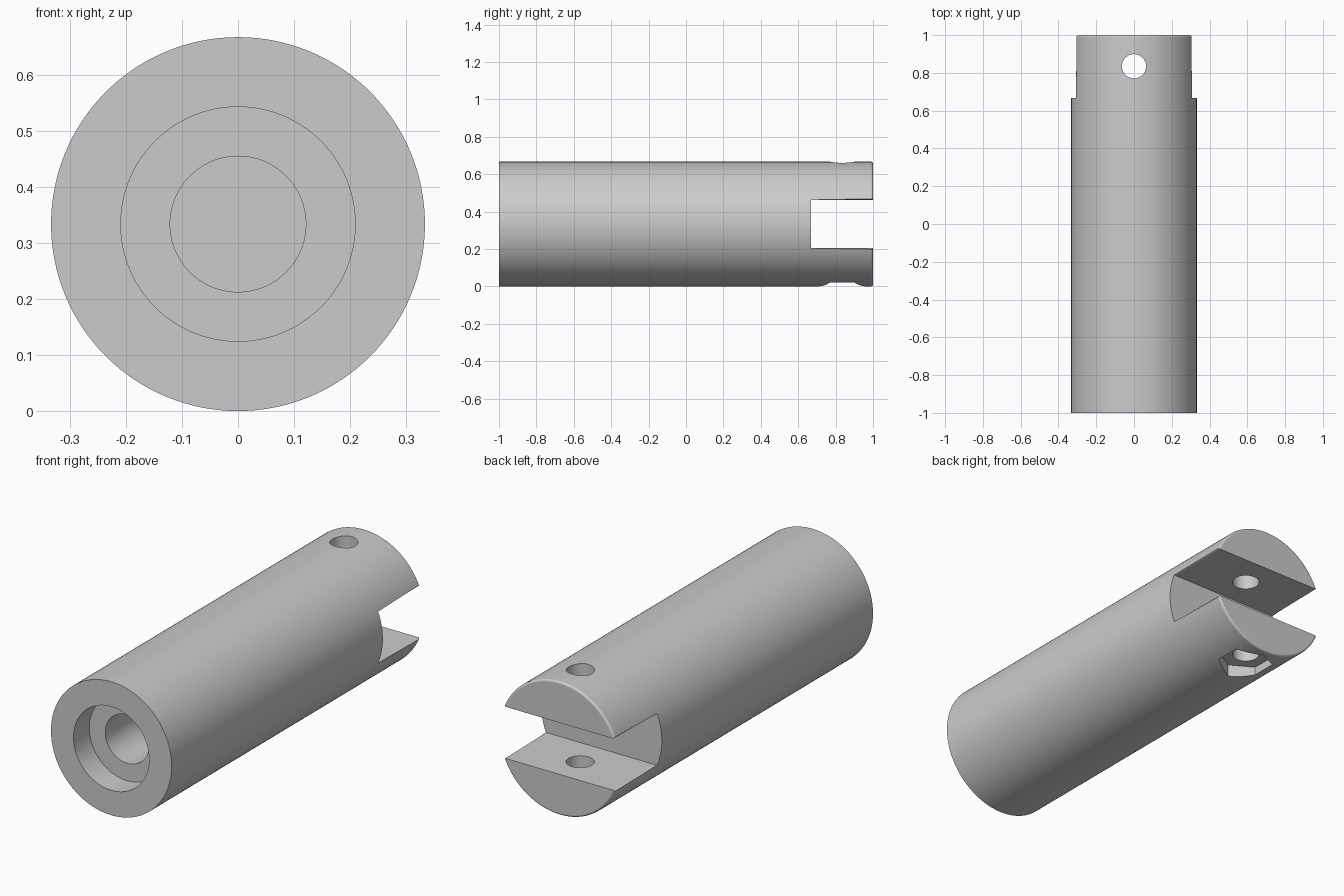
import bpy, bmesh, math
from mathutils import Matrix

cube = bpy.data.objects.get("Cube")
if cube:
    bpy.data.objects.remove(cube, do_unlink=True)

R = 1 / 3            # body radius, also the height of the axis
SLOT = 0.129         # half height of the slot
SLOT_Y = 0.667       # where the slot begins
PIN_Y = 0.835        # position of the cross hole

grey = bpy.data.materials.new("plain grey")
grey.use_nodes = True
grey.diffuse_color = (0.6, 0.6, 0.6, 1)
grey.node_tree.nodes["Principled BSDF"].inputs["Base Color"].default_value = grey.diffuse_color


def make(name, bm):
    mesh = bpy.data.meshes.new(name)
    bm.to_mesh(mesh)
    bm.free()
    mesh.materials.append(grey)
    obj = bpy.data.objects.new(name, mesh)
    bpy.context.collection.objects.link(obj)
    return obj


def cylinder(name, radius, start, end, axis="Y", sides=96):
    """Cylinder along the body axis, or upright through the pin position."""
    bm = bmesh.new()
    bmesh.ops.create_cone(bm, cap_ends=True, segments=sides, radius1=radius,
                          radius2=radius, depth=end - start)
    mid = (start + end) / 2
    if axis == "Y":
        place = Matrix.Translation((0, mid, R)) @ Matrix.Rotation(-math.pi / 2, 4, "X")
    else:
        place = Matrix.Translation((0, PIN_Y, mid))
    bm.transform(place)
    return make(name, bm)


def box(name, size, centre):
    bm = bmesh.new()
    bmesh.ops.create_cube(bm, size=1)
    bm.transform(Matrix.Translation(centre) @ Matrix.Diagonal((*size, 1)))
    return make(name, bm)


def apply_modifiers(obj):
    graph = bpy.context.evaluated_depsgraph_get()
    mesh = bpy.data.meshes.new_from_object(obj.evaluated_get(graph))
    obj.modifiers.clear()
    obj.data = mesh


def cut(obj, cutters):
    for cutter in cutters:
        mod = obj.modifiers.new(cutter.name, "BOOLEAN")
        mod.operation = "DIFFERENCE"
        mod.solver = "EXACT"
        mod.object = cutter
    apply_modifiers(obj)
    for cutter in cutters:
        bpy.data.objects.remove(cutter, do_unlink=True)


# Round body with the open slot across its back end
body = cylinder("slotted_shaft", R, -1, 1, sides=128)
cut(body, [box("slot_cutter", (1, 0.5, 2 * SLOT), (0, SLOT_Y + 0.25, R))])

# Soften the outer rim of the back end and the long slot edges
bm = bmesh.new()
bm.from_mesh(body.data)
soft = []
for edge in bm.edges:
    mid = (edge.verts[0].co + edge.verts[1].co) / 2
    outer = all(math.hypot(v.co.x, v.co.z - R) > R - 0.002 for v in edge.verts)
    along = abs(edge.verts[0].co.y - edge.verts[1].co.y) > 0.1
    short = edge.calc_length() < 0.1
    rim = mid.y > 0.999 and short
    slot_edge = along and mid.y > SLOT_Y and abs(abs(mid.z - R) - SLOT) < 0.001
    if outer and (rim or slot_edge):
        soft.append(edge)
bmesh.ops.bevel(bm, geom=soft, offset=0.011, offset_type="OFFSET", segments=4,
                profile=0.5, affect="EDGES", clamp_overlap=False)
bm.to_mesh(body.data)
bm.free()

# Stepped blind bore in front, cross hole and hexagonal nut pocket at the back
cut(body, [
    cylinder("counterbore_cutter", 0.209, -1.2, -0.875),
    cylinder("bore_cutter", 0.121, -1.1, 0.33),
    cylinder("pin_hole_cutter", 0.064, -0.1, 0.8, "Z", 48),
    cylinder("nut_pocket_cutter", 0.132, -0.1, 0.062, "Z", 6),
])

# Smooth round surfaces, crisp edges
bpy.ops.object.select_all(action="DESELECT")
body.select_set(True)
bpy.context.view_layer.objects.active = body
bpy.ops.object.shade_smooth_by_angle(angle=math.radians(32))
weighted = body.modifiers.new("even_shading", "WEIGHTED_NORMAL")
weighted.keep_sharp = True
